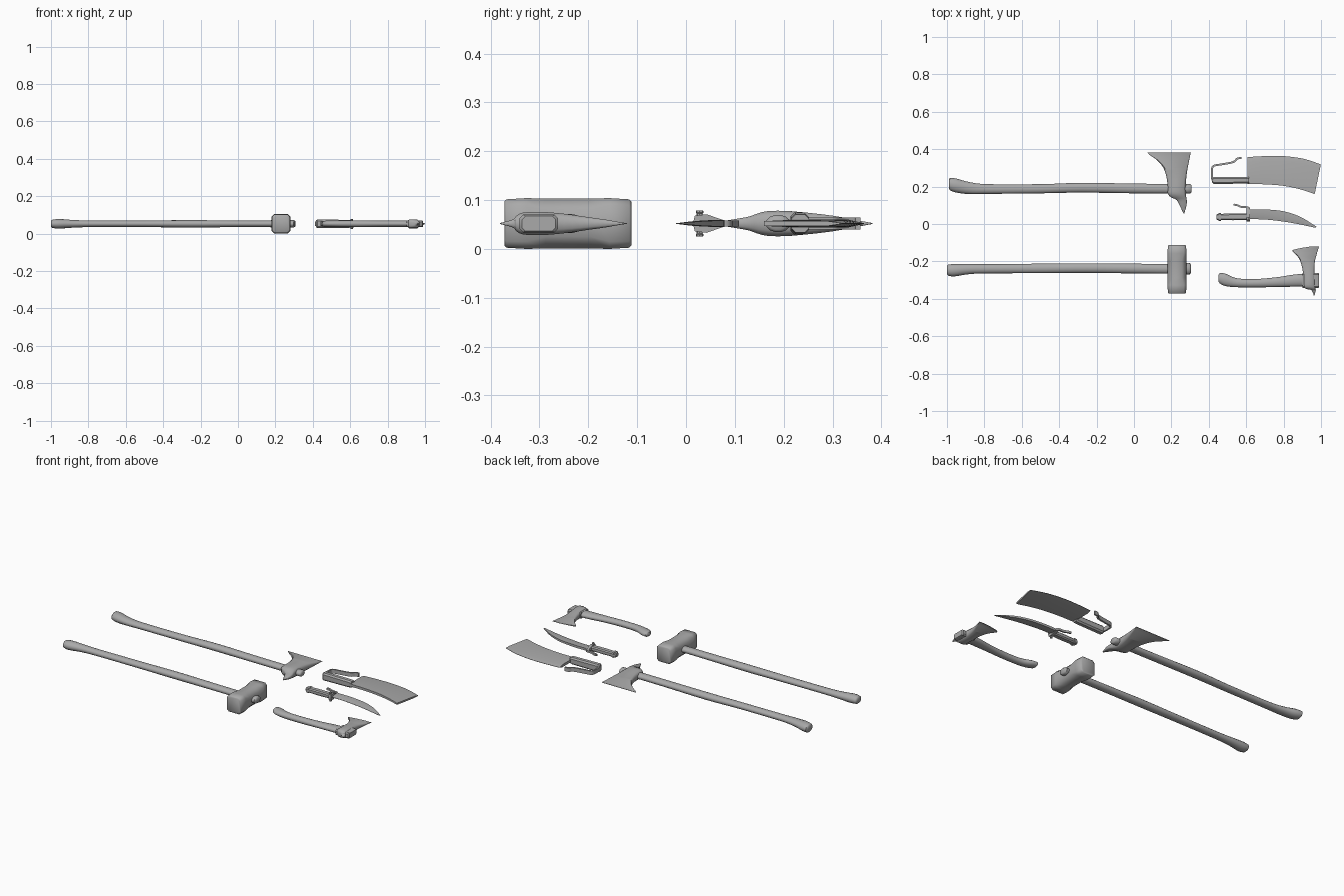
import bpy, bmesh, math
from mathutils import Vector

if "Cube" in bpy.data.objects:
    bpy.data.objects.remove(bpy.data.objects["Cube"])

Z = 0.052  # height of the common centre plane
STEEL = bpy.data.materials.new("dark_grey")
STEEL.diffuse_color = (0.4, 0.4, 0.4, 1)
STEEL.use_nodes = True
STEEL.node_tree.nodes["Principled BSDF"].inputs["Base Color"].default_value = STEEL.diffuse_color


def skin(name, rings, angle=35):
    """Bridge a list of equal-sized rings into a closed solid."""
    bm = bmesh.new()
    rows = [[bm.verts.new(p) for p in r] for r in rings]
    n = len(rows[0])
    for a, b in zip(rows, rows[1:]):
        for i in range(n):
            j = (i + 1) % n
            bm.faces.new((a[i], a[j], b[j], b[i]))
    bm.faces.new(rows[0][::-1])
    bm.faces.new(rows[-1])
    bmesh.ops.recalc_face_normals(bm, faces=bm.faces)
    me = bpy.data.meshes.new(name)
    bm.to_mesh(me)
    bm.free()
    me.materials.append(STEEL)
    ob = bpy.data.objects.new(name, me)
    bpy.context.collection.objects.link(ob)
    bpy.ops.object.select_all(action='DESELECT')
    bpy.context.view_layer.objects.active = ob
    ob.select_set(True)
    bpy.ops.object.shade_smooth_by_angle(angle=math.radians(angle))
    return ob


def smooth(st, steps=4):
    """Catmull-Rom resampling of a list of number tuples."""
    v = [Vector(s) for s in st]
    out = []
    for i in range(len(v) - 1):
        p0, p1, p2, p3 = v[max(i - 1, 0)], v[i], v[i + 1], v[min(i + 2, len(v) - 1)]
        for k in range(steps):
            t = k / steps
            out.append(0.5 * (2 * p1 + (p2 - p0) * t + (2 * p0 - 5 * p1 + 4 * p2 - p3) * t ** 2
                              + (3 * p1 - p0 - 3 * p2 + p3) * t ** 3))
    return out + [v[-1]]


def handle(name, st, n=14, steps=4):
    """Oval shaft along x; stations are (x, y low, y high, half z)."""
    rings = []
    s = smooth(st, steps)
    s = [(s[0][0] - .006, *s[0][1:])] + [tuple(q) for q in s] + [(s[-1][0] + .006, *s[-1][1:])]
    for k, (x, lo, hi, hz) in enumerate(s):
        f = .72 if k in (0, len(s) - 1) else 1
        rings.append([(x, (lo + hi) / 2 + f * (hi - lo) / 2 * math.cos(2 * math.pi * i / n),
                       Z + f * hz * math.sin(2 * math.pi * i / n)) for i in range(n)])
    return skin(name, rings, 50)


def octagon(a, b, c):
    return [(a, b - c), (a - c, b), (c - a, b), (-a, b - c),
            (-a, c - b), (c - a, -b), (a - c, -b), (a, c - b)]


def head(name, st, chamfer=.45, steps=3):
    """Axe head along y; stations are (y, x left, x right, half z)."""
    rings = []
    for y, x0, x1, hz in smooth(st, steps):
        a, hz = max((x1 - x0) / 2, .001), max(hz, .0007)
        rings.append([((x0 + x1) / 2 + u, y, Z + w) for u, w in octagon(a, hz, chamfer * min(a, hz))])
    return skin(name, rings, 50)


def block(name, st, c):
    """Chamfered bar along x; stations are (x, y low, y high, half z)."""
    return skin(name, [[(x, (lo + hi) / 2 + u, Z + w) for u, w in octagon((hi - lo) / 2, hz, c)]
                       for x, lo, hi, hz in st])


def blade(name, st, bevel=.7):
    """Wedge blade; stations are (spine x, spine y, edge x, edge y, half z)."""
    rings = []
    for x0, y0, x1, y1, hz in smooth(st, 4):
        p, q = Vector((x0, y0)), Vector((x1, y1))
        m = p.lerp(q, bevel)
        rings.append([(*p, Z - hz), (*m, Z - hz), (*q, Z - .0008),
                      (*q, Z + .0008), (*m, Z + hz), (*p, Z + hz)])
    return skin(name, rings, 20)


def strip(name, path, t, hz):
    """Flat metal band following a path in the xy plane."""
    pts = smooth(path, 5)
    rings = []
    for i, p in enumerate(pts):
        d = (pts[min(i + 1, len(pts) - 1)] - pts[max(i - 1, 0)]).normalized()
        n = Vector((-d.y, d.x)) * t
        rings.append([(*(p + n), Z - hz), (*(p + n), Z + hz), (*(p - n), Z + hz), (*(p - n), Z - hz)])
    return skin(name, rings)


# Long axe
handle("axe_handle", [(-.984, .18, .247, .024), (-.95, .168, .243, .026), (-.88, .16, .224, .021),
                      (-.78, .161, .213, .018), (-.5, .164, .213, .018), (-.28, .168, .22, .02),
                      (0, .164, .216, .018), (.19, .163, .214, .018), (.302, .163, .214, .018)])
head("axe_head", [(.382, .07, .304, .001), (.365, .09, .3, .004), (.34, .125, .295, .009),
                  (.3, .157, .287, .016), (.25, .174, .28, .022), (.2, .18, .277, .026),
                  (.165, .18, .277, .025), (.145, .195, .279, .02), (.128, .228, .282, .014),
                  (.1, .244, .281, .009), (.057, .264, .269, .002)])

# Sledgehammer: corners cut deeper around the waist
handle("sledge_handle", [(-.994, -.276, -.217, .022), (-.96, -.28, -.214, .026), (-.88, -.268, -.214, .021),
                         (-.78, -.264, -.215, .018), (-.5, -.263, -.212, .018), (-.25, -.262, -.21, .02),
                         (0, -.264, -.212, .018), (.19, -.266, -.214, .018), (.298, -.27, -.208, .02)])
sledge = [(.13, .044, .014), (.126, .0485, .013), (.085, .051, .015), (.045, .05, .024)]
sledge += [(-d, a, c) for d, a, c in sledge[::-1]]
skin("sledge_head", [[(.23 + u, -.242 + d, Z + w) for u, w in octagon(a, a + .001, c)]
                     for d, a, c in sledge], 55)

# Hatchet
handle("hatchet_handle", [(.459, -.318, -.262, .016), (.49, -.332, -.266, .018), (.55, -.338, -.29, .018),
                          (.65, -.339, -.294, .018), (.76, -.337, -.285, .017), (.86, -.335, -.27, .018),
                          (.92, -.334, -.266, .018)])
block("hatchet_eye_plug", [(.9, -.341, -.262, .018), (.985, -.341, -.262, .018),
                           (.99, -.336, -.267, .015)], .007)
head("hatchet_head", [(-.121, .94, .99, .001), (-.131, .88, .986, .002), (-.143, .846, .982, .004),
                      (-.165, .868, .976, .008), (-.2, .89, .967, .013), (-.25, .902, .965, .02),
                      (-.3, .905, .969, .024), (-.335, .906, .969, .022), (-.348, .925, .97, .015),
                      (-.355, .95, .972, .008), (-.381, .961, .965, .001)])

# Machete with knuckle guard
block("machete_handle", [(.417, .222, .243, .019), (.425, .214, .25, .023),
                         (.6, .216, .252, .021), (.614, .216, .252, .018)], .008)
blade("machete_blade", [(.608, .215, .608, .355, .008), (.616, .214, .616, .358, .008),
                        (.7, .212, .7, .363, .007), (.8, .204, .8, .363, .007),
                        (.89, .185, .91, .348, .006), (.966, .16, .999, .318, .005)], .82)
strip("machete_guard", [(.43, .222), (.418, .24), (.417, .29), (.427, .311), (.47, .319),
                        (.53, .331), (.553, .35), (.575, .352)], .005, .012)

# Fighting knife
block("knife_handle", [(.44, .026, .05, .01), (.446, .021, .054, .013), (.53, .02, .056, .014),
                       (.61, .022, .056, .013)], .006)
block("knife_pommel", [(.452, .017, .058, .015), (.465, .017, .058, .015)], .005)
blade("knife_blade", [(.615, .078, .615, .026, .007), (.7, .078, .7, .024, .007),
                      (.8, .068, .8, .013, .006), (.89, .038, .88, -.001, .005),
                      (.975, -.014, .97, -.02, .001)], .55)
# diamond crossguard plate
skin("knife_collar", [[(x, .03 + u, Z + w) for u, w in
                       ((.055, .004), (.012, .019), (-.012, .016), (-.016, 0),
                        (-.012, -.016), (.012, -.019), (.055, -.004))] for x in (.602, .619)])
strip("knife_hook", [(.61, .03), (.616, .07), (.61, .088), (.575, .091), (.553, .1), (.533, .104)], .005, .006)
for side in (-1, 1):
    # side lugs of the crossguard, flared at the tip
    skin("knife_guard_lug", [[(.608 + r * math.cos(k * math.pi / 4), .028 + r * math.sin(k * math.pi / 4),
                               Z + side * h) for k in range(8)]
                             for h, r in ((.0, .008), (.02, .006), (.023, .008), (.027, .007))])
